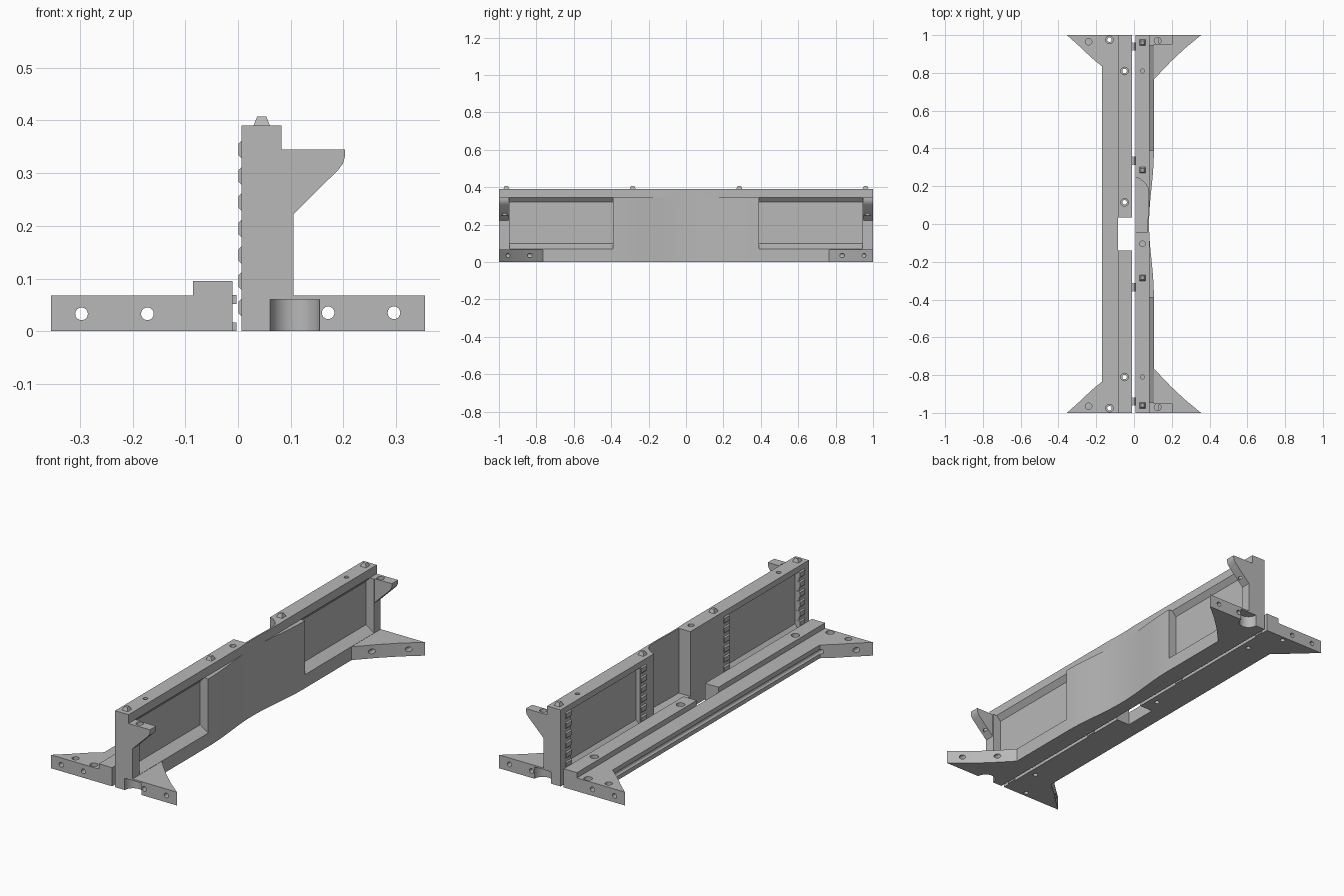
import bpy, bmesh, math
from mathutils import Vector

cube = bpy.data.objects.get("Cube")
if cube:
    bpy.data.objects.remove(cube, do_unlink=True)

GREY = (0.48, 0.48, 0.48, 1)
grey = bpy.data.materials.new("plain grey")
grey.use_nodes = True
grey.diffuse_color = GREY
grey.node_tree.nodes["Principled BSDF"].inputs["Base Color"].default_value = GREY


def prism(name, pts, lo, hi, axis="z"):
    """Extrude a flat profile: (x, y) along z, or (x, z) along y."""
    place = (lambda a, b, h: (a, b, h)) if axis == "z" else (lambda a, b, h: (a, h, b))
    bm = bmesh.new()
    face = bm.faces.new([bm.verts.new(place(a, b, lo)) for a, b in pts])
    top = bmesh.ops.extrude_face_region(bm, geom=[face])["geom"]
    move = Vector(place(0, 0, hi - lo))
    bmesh.ops.translate(bm, vec=move, verts=[v for v in top if isinstance(v, bmesh.types.BMVert)])
    bmesh.ops.recalc_face_normals(bm, faces=bm.faces)
    mesh = bpy.data.meshes.new(name)
    bm.to_mesh(mesh)
    bm.free()
    mesh.materials.append(grey)
    obj = bpy.data.objects.new(name, mesh)
    bpy.context.scene.collection.objects.link(obj)
    return obj


def box(name, x0, x1, y0, y1, z0, z1):
    return prism(name, [(x0, y0), (x1, y0), (x1, y1), (x0, y1)], z0, z1)


def rod(name, a, b, r, lo, hi, axis="z", sides=24):
    ring = [(a + r * math.cos(t * math.tau / sides), b + r * math.sin(t * math.tau / sides))
            for t in range(sides)]
    return prism(name, ring, lo, hi, axis)


def combine(body, tool, operation="DIFFERENCE"):
    mod = body.modifiers.new("combine", "BOOLEAN")
    mod.operation, mod.solver, mod.object = operation, "EXACT", tool
    bpy.context.view_layer.update()
    graph = bpy.context.evaluated_depsgraph_get()
    mesh = bpy.data.meshes.new_from_object(body.evaluated_get(graph))
    body.modifiers.clear()
    body.data = mesh
    bpy.data.objects.remove(tool, do_unlink=True)


def mirror_y(pts, s):
    return [(x, s * y) for x, y in pts]


# Wall with a front face that dips inward in the middle
def front_x(y):
    return 0.105 - 0.0125 * (1 + math.cos(math.pi * min(abs(y) / 0.38, 1)))


ys = [-1] + [-0.38 + 0.02 * i for i in range(39)] + [1]
wall = prism("wall", [(0.007, 1), (0.007, -1)] + [(front_x(y), y) for y in ys], 0, 0.345)
top_rail = prism("top_rail", [(0.007, 1), (0.007, -1)] +
                 [(min(0.083, front_x(y)), y) for y in ys], 0.345, 0.39)
combine(wall, top_rail, "UNION")

for s in (-1, 1):
    # End bracket and splayed front foot
    bracket = [(0.06, 0.345), (0.203, 0.345), (0.203, 0.332), (0.199, 0.318),
               (0.19, 0.306), (0.105, 0.222), (0.06, 0.2)]
    combine(wall, prism("bracket", bracket, *sorted((s, s * 0.95)), axis="y"), "UNION")
    foot = [(0.06, 1), (0.355, 1), (0.27, 0.93), (0.195, 0.86), (0.105, 0.765), (0.06, 0.765)]
    combine(wall, prism("front_foot", mirror_y(foot, s), 0, 0.068), "UNION")

for s in (-1, 1):
    # Recessed panels on both faces
    recess = [(0.2, 0.346), (0.083, 0.346), (0.06, 0.32), (0.06, 0.1), (0.106, 0.06), (0.2, 0.06)]
    lo, hi = sorted((s * 0.39, s * 0.945))
    # keep the feet clear of the cut by raising it above them near the ends
    recess = [(min(x, 0.12), max(z, 0.0685)) for x, z in recess]
    combine(wall, prism("recess_cutter", recess, lo, hi, "y"))
    back = [(-0.02, 0.36), (0.01, 0.36), (0.03, 0.345), (0.03, 0.09), (0.01, 0.07), (-0.02, 0.07)]
    combine(wall, prism("back_recess_cutter", back, *sorted((s * 0.36, s * 0.92)), axis="y"))
    # Round end notch and holes
    combine(wall, rod("notch_cutter", 0.108, s, 0.047, -0.1, 0.06))
    combine(wall, rod("bracket_hole", 0.125, s * 0.97, 0.018, 0.25, 0.5))
    combine(wall, rod("rail_hole", 0.045, s * 0.81, 0.011, 0.36, 0.5))
for x in (0.171, 0.296):
    combine(wall, rod("foot_hole", x, 0.035, 0.012, -1.1, 1.1, "y"))
combine(wall, rod("rail_hole", 0.045, -0.105, 0.015, 0.34, 0.5))

# Hollow behind the thin middle skin
hollow = [(-0.02, -0.045), (0.072, -0.045), (0.073, 0.05), (0.076, 0.14),
          (0.074, 0.19), (0.06, 0.215), (0.03, 0.24), (0.005, 0.25), (-0.02, 0.25)]
combine(wall, prism("hollow_cutter", hollow, 0.06, 0.5))

# Interlocking teeth on the back of the wall
for s in (-1, 1):
    for y in (0.94, 0.335):
        for k in range(7):
            z = 0.045 + 0.05 * k
            tooth = [(0.02, z - 0.017), (0.007, z - 0.017), (0.001, z - 0.011),
                     (0.001, z + 0.011), (0.007, z + 0.017), (0.02, z + 0.017)]
            prism("wall_tooth", tooth, s * y - 0.022, s * y + 0.022, "y")

# Rear base plate with splayed ends and raised rail
edge = [(-0.17, 0.835), (-0.225, 0.88), (-0.285, 0.937), (-0.355, 1)]
plan = [(-0.01, -1), (-0.01, 1)] + edge[::-1] + mirror_y(edge, -1)
base = prism("rear_base", plan, 0, 0.068)
combine(base, box("base_rail", -0.085, -0.01, -1, 1, 0.03, 0.095), "UNION")
combine(base, box("slot_cutter", -0.085, 0.02, -0.14, 0.035, -0.1, 0.2))
for x in (-0.297, -0.172):
    combine(base, rod("side_hole", x, 0.033, 0.012, -1.1, 1.1, "y"))
for x, y in ((-0.05, 0.81), (-0.05, -0.81), (-0.05, 0.115), (-0.13, 0.975), (-0.13, -0.975)):
    top = 0.095 if x > -0.085 else 0.068
    combine(base, rod("screw_hole", x, y, 0.012, -0.1, 0.2))
    combine(base, rod("screw_recess", x, y, 0.02, top - 0.02, 0.2))
for s in (-1, 1):
    combine(base, rod("blind_hole", -0.24, s * 0.965, 0.017, 0.04, 0.2))
    # Teeth facing the wall
    for y in (0.94, 0.335):
        for z in (0.008, 0.06):
            box("base_tooth", -0.02, -0.003, s * y - 0.022, s * y + 0.022, z - 0.008, z + 0.009)

# Tapered locating studs on the rail
for y in (-0.96, -0.285, 0.285, 0.96):
    stud = box("stud", 0.025, 0.065, y - 0.02, y + 0.02, 0.38, 0.408)
    for v in stud.data.vertices:
        if v.co.z > 0.4:
            v.co.x = 0.045 + (v.co.x - 0.045) * 0.42
            v.co.y = y + (v.co.y - y) * 0.42

# Smooth the rounded faces, keeping hard edges
for obj in (wall, base):
    bpy.ops.object.select_all(action="DESELECT")
    obj.select_set(True)
    bpy.context.view_layer.objects.active = obj
    bpy.ops.object.shade_smooth_by_angle(angle=math.radians(25))
